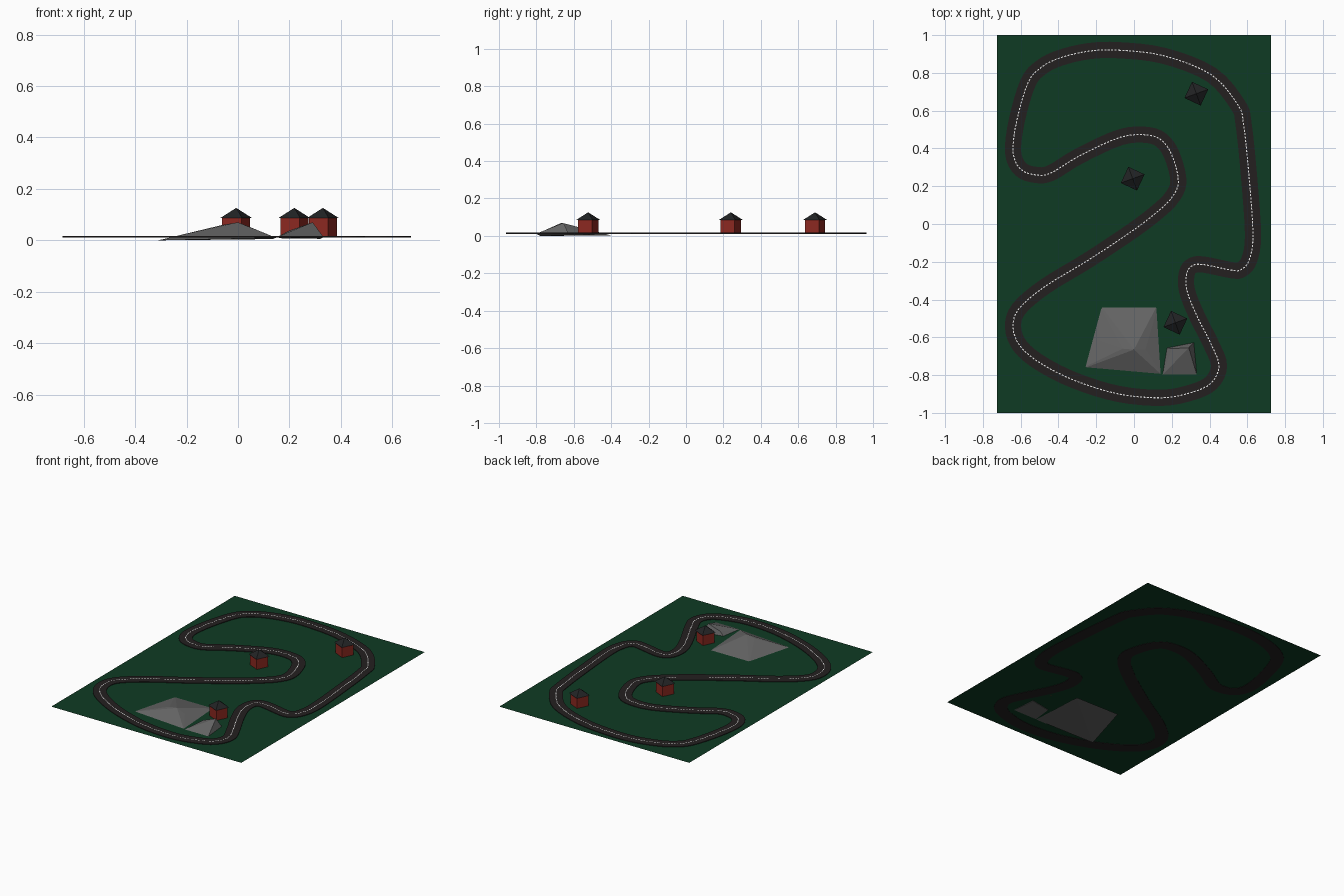
import bpy
import bmesh
import math
from mathutils import Vector

default_cube = bpy.data.objects.get("Cube")
if default_cube:
    bpy.data.objects.remove(default_cube, do_unlink=True)

GROUND_Z = 0.013
ROAD_BOTTOM, ROAD_TOP = 0.011, 0.017
ROAD_HALF_WIDTH = 0.043


def make_material(name, red, green, blue):
    material = bpy.data.materials.new(name)
    material.use_nodes = True
    colour = (red, green, blue, 1)
    material.diffuse_color = colour
    shader = material.node_tree.nodes["Principled BSDF"]
    shader.inputs["Base Color"].default_value = colour
    shader.inputs["Roughness"].default_value = 0.9
    return material


grass = make_material("grass green", 0.0045, 0.044, 0.017)
asphalt = make_material("asphalt", 0.017, 0.0145, 0.0145)
paint = make_material("white paint", 0.8, 0.8, 0.8)
brick = make_material("brick red", 0.27, 0.022, 0.015)
slate = make_material("roof slate", 0.016, 0.017, 0.018)
stone = make_material("grey stone", 0.13, 0.13, 0.13)


def finish(name, bm, material, fix_normals=True):
    """Turn a bmesh into a flat-shaded object."""
    if fix_normals:
        bmesh.ops.recalc_face_normals(bm, faces=bm.faces)
    mesh = bpy.data.meshes.new(name)
    bm.to_mesh(mesh)
    bm.free()
    mesh.materials.append(material)
    obj = bpy.data.objects.new(name, mesh)
    bpy.context.scene.collection.objects.link(obj)
    return obj


def smooth_loop(points, steps):
    """Closed curve passing smoothly through all control points."""
    loop = []
    count = len(points)
    for i in range(count):
        a, b, c, d = (points[(i + k) % count] for k in (-1, 0, 1, 2))
        for s in range(steps):
            t = s / steps
            loop.append(0.5 * (2 * b + (c - a) * t
                               + (2 * a - 5 * b + 4 * c - d) * t ** 2
                               + (3 * b - a - 3 * c + d) * t ** 3))
    return loop


def side_of(direction):
    return Vector((-direction.y, direction.x)).normalized()


# Ground sheet
bm = bmesh.new()
bm.faces.new([bm.verts.new((sx * 0.725, sy, GROUND_Z))
              for sx, sy in ((-1, -1), (1, -1), (1, 1), (-1, 1))])
finish("ground", bm, grass, False)

# Centre line of the circuit, clockwise from the far end
route = [Vector(p) for p in (
    (-.08, .92), (.16, .89), (.41, .79), (.55, .63), (.58, .53), (.61, .24),
    (.63, -.06), (.61, -.19), (.57, -.24), (.52, -.245), (.37, -.215),
    (.31, -.22), (.28, -.26), (.28, -.35), (.33, -.48), (.41, -.64),
    (.45, -.75), (.41, -.84), (.31, -.89), (.15, -.92), (-.08, -.9),
    (-.31, -.83), (-.49, -.74), (-.6, -.65), (-.64, -.55), (-.61, -.45),
    (-.47, -.33), (-.24, -.19), (0, -.03), (.13, .07), (.2, .14),
    (.235, .22), (.21, .34), (.16, .43), (.08, .47), (-.07, .46),
    (-.29, .36), (-.44, .27), (-.52, .26), (-.6, .29), (-.64, .38),
    (-.62, .55), (-.56, .75), (-.49, .83), (-.39, .88), (-.24, .915))]
centre = smooth_loop(route, 4)

# Road: a rectangular section swept round the centre line
bm = bmesh.new()
rings = []
for i, point in enumerate(centre):
    ahead = centre[(i + 1) % len(centre)]
    side = side_of(ahead - centre[i - 1]) * ROAD_HALF_WIDTH
    left, right = point + side, point - side
    rings.append([bm.verts.new((p.x, p.y, z)) for p, z in (
        (left, ROAD_BOTTOM), (left, ROAD_TOP),
        (right, ROAD_TOP), (right, ROAD_BOTTOM))])
for i, ring in enumerate(rings):
    previous = rings[i - 1]
    for k in range(4):
        n = (k + 1) % 4
        bm.faces.new((previous[k], previous[n], ring[n], ring[k]))
finish("road", bm, asphalt)

# Dashed line: thin plates spaced evenly along the road
DASH, PERIOD, HALF = 0.011, 0.018, 0.0028
bm = bmesh.new()
travelled, next_dash = 0.0, 0.0
for i, start in enumerate(centre):
    span = centre[(i + 1) % len(centre)] - start
    length = span.length
    along = span.normalized()
    side = side_of(along) * HALF
    while next_dash < travelled + length:
        a = start + along * (next_dash - travelled)
        b = a + along * DASH
        bm.faces.new([bm.verts.new((p.x, p.y, ROAD_TOP + 0.0008))
                      for p in (a - side, b - side, b + side, a + side)])
        next_dash += PERIOD
    travelled += length
finish("centre_dashes", bm, paint, False)


# Huts: a square body under a pyramid roof
def square_cone(name, x, y, low, high, radius_low, radius_high, material):
    bm = bmesh.new()
    bmesh.ops.create_cone(bm, cap_ends=True, segments=4, radius1=radius_low,
                          radius2=radius_high, depth=high - low)
    obj = finish(name, bm, material)
    obj.location = (x, y, (low + high) / 2)
    obj.rotation_euler.z = math.radians(20)


for label, x, y in (("middle", -0.007, 0.24), ("far", 0.33, 0.69),
                    ("near", 0.219, -0.523)):
    square_cone(label + "_hut_body", x, y, GROUND_Z, 0.088, 0.058, 0.058, brick)
    square_cone(label + "_hut_roof", x, y, 0.086, 0.126, 0.067, 0, slate)


# Rocks: faceted hulls sunk slightly into the ground
def rock(name, points):
    bm = bmesh.new()
    for p in points:
        bm.verts.new(p)
    result = bmesh.ops.convex_hull(bm, input=bm.verts)
    loose = [v for v in result["geom_interior"] if isinstance(v, bmesh.types.BMVert)]
    bmesh.ops.delete(bm, geom=loose, context="VERTS")
    finish(name, bm, stone)


rock("large_rock", (
    (-.31, -.78, 0), (-.2, -.4, .002), (.134, -.41, .005), (.148, -.8, .01),
    (-.18, -.62, .024), (-.06, -.66, .06), (0, -.665, .07), (.06, -.665, .046)))
rock("small_rock", (
    (.15, -.8, .012), (.17, -.655, .008), (.32, -.625, .006), (.333, -.8, .012),
    (.2, -.66, .038), (.29, -.655, .07)))
